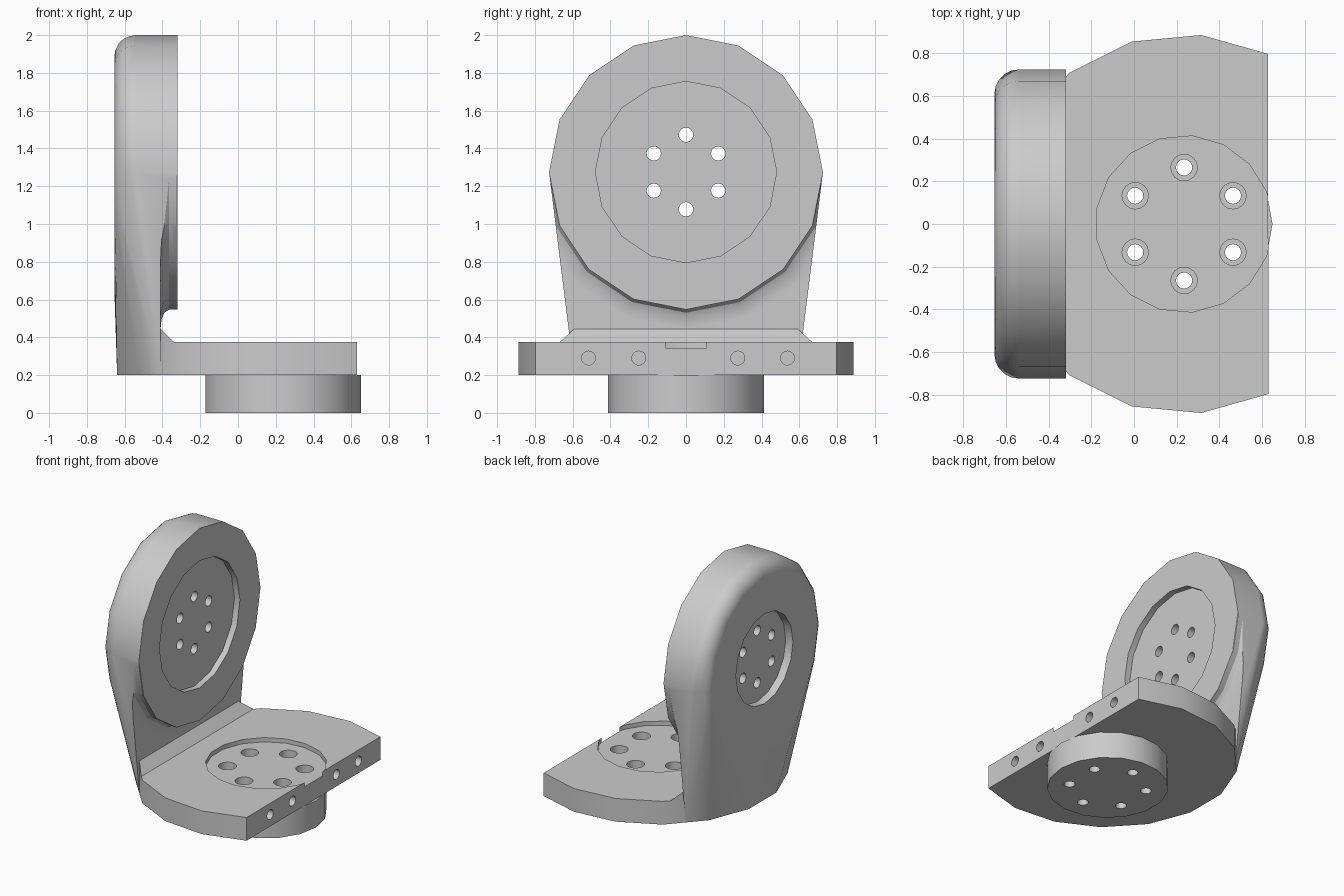
import bpy, bmesh
from math import sin, cos, pi, radians

if "Cube" in bpy.data.objects:
    bpy.data.objects.remove(bpy.data.objects["Cube"])

grey = bpy.data.materials.new("light grey")
grey.use_nodes = True
grey.diffuse_color = (0.6, 0.6, 0.6, 1)
grey.node_tree.nodes["Principled BSDF"].inputs["Base Color"].default_value = (0.6, 0.6, 0.6, 1)

DISC_Z, DISC_R = 1.275, 0.725
HUB_X, HUB_R = 0.235, 0.415
BACK_X, FRONT_X, WALL_X = -0.655, -0.32, -0.41
BASE_Z, TOP_Z = 0.2, 0.375


def to_object(name, bm):
    bmesh.ops.recalc_face_normals(bm, faces=bm.faces)
    mesh = bpy.data.meshes.new(name)
    bm.to_mesh(mesh)
    bm.free()
    obj = bpy.data.objects.new(name, mesh)
    bpy.context.collection.objects.link(obj)
    mesh.materials.append(grey)
    return obj


def hull(name, points):
    """Convex solid around the points."""
    bm = bmesh.new()
    for p in points:
        bm.verts.new(p)
    res = bmesh.ops.convex_hull(bm, input=bm.verts[:])
    loose = {v for v in res["geom_interior"] + res["geom_unused"]
             if isinstance(v, bmesh.types.BMVert)}
    bmesh.ops.delete(bm, geom=list(loose), context="VERTS")
    bmesh.ops.dissolve_limit(bm, angle_limit=radians(0.5), verts=bm.verts, edges=bm.edges)
    return to_object(name, bm)


def ring_x(x, r, n=16, y=0, z=DISC_Z):
    """Polygon around the x axis with a corner on top."""
    return [(x, y + r * sin(2 * pi * i / n), z + r * cos(2 * pi * i / n)) for i in range(n)]


def ring_z(z, r, n=16, x=HUB_X, y=0):
    """Polygon around the z axis with a corner at +x."""
    return [(x + r * cos(2 * pi * i / n), y + r * sin(2 * pi * i / n), z) for i in range(n)]


def activate(obj):
    bpy.ops.object.select_all(action="DESELECT")
    obj.select_set(True)
    bpy.context.view_layer.objects.active = obj


def cut(obj, cutter):
    activate(obj)
    mod = obj.modifiers.new("cut", "BOOLEAN")
    mod.operation, mod.solver, mod.object = "DIFFERENCE", "EXACT", cutter
    bpy.ops.object.modifier_apply(modifier=mod.name)
    bpy.data.objects.remove(cutter)


def finish(obj):
    activate(obj)
    bpy.ops.object.shade_smooth_by_angle(angle=radians(30))
    mod = obj.modifiers.new("flat faces", "WEIGHTED_NORMAL")
    mod.keep_sharp = True


# Base outline: a faceted arc around the hub, split where the upright wall begins
arc = []
for k in range(12):
    a = radians(63.7 + 21.15 * k)
    arc.append((HUB_X + 0.89 * cos(a), 0.89 * sin(a)))


def arc_y(x):
    (x0, y0), (x1, y1) = arc[3], arc[4]
    return y0 + (y1 - y0) * (x - x0) / (x1 - x0)


split = [(WALL_X, arc_y(WALL_X)), (WALL_X, -arc_y(WALL_X))]

# Upright disc with rounded back edge, blended down into the curved foot
points = ring_x(FRONT_X, DISC_R)
fillet = 0.115
for i in range(6):
    a = pi / 2 * i / 5
    points += ring_x(BACK_X + fillet * (1 - cos(a)), DISC_R - fillet * (1 - sin(a)))
for x, y in arc[4:8] + split:
    points += [(x, y, BASE_Z), (x, y, 0.55 + 0.78 * (x + 0.64))]
upright = hull("upright_disc", points)

# Curved undercut that frees the disc lip from the wall
profile = [(-0.25, 0.728), (-0.365, 0.728), (-0.39, 0.745), (-0.405, 0.78),
           (WALL_X, 0.83), (WALL_X, 1.6), (-0.25, 1.6)]
bm = bmesh.new()
rings = [[bm.verts.new(p) for p in ring_x(x, r)] for x, r in profile]
for j in range(len(rings)):
    a, b = rings[j], rings[(j + 1) % len(rings)]
    for i in range(16):
        k = (i + 1) % 16
        bm.faces.new((a[i], a[k], b[k], b[i]))
cut(upright, to_object("undercut", bm))

# Shallow round recesses on both sides of the disc, and its bolt holes
cut(upright, hull("recess", ring_x(FRONT_X - 0.045, 0.48) + ring_x(-0.2, 0.48)))
cut(upright, hull("recess", ring_x(BACK_X + 0.06, 0.34) + ring_x(-0.8, 0.34)))
for i in range(6):
    a = i * pi / 3
    y, z = 0.197 * sin(a), DISC_Z + 0.197 * cos(a)
    cut(upright, hull("hole", ring_x(-0.8, 0.038, 16, y, z) + ring_x(-0.2, 0.038, 16, y, z)))
finish(upright)

# Base plate and the round boss below it
outline = arc[:4] + split + arc[8:]
plate = hull("base_plate", [(x, y, z) for x, y in outline for z in (BASE_Z, TOP_Z)])
boss = hull("round_boss", ring_z(0, HUB_R, 17) + ring_z(BASE_Z, HUB_R, 17))
cut(plate, hull("recess", ring_z(TOP_Z - 0.032, HUB_R, 17) + ring_z(0.6, HUB_R, 17)))
for i in range(6):
    a = pi / 2 + i * pi / 3
    x, y = HUB_X + 0.265 * cos(a), 0.265 * sin(a)
    for part, r in ((plate, 0.062), (boss, 0.038)):
        cut(part, hull("hole", ring_z(-0.2, r, 16, x, y) + ring_z(0.6, r, 16, x, y)))

# Blind holes along the straight edge of the plate
for y in (-0.516, -0.25, 0.274, 0.537):
    cut(plate, hull("hole", ring_x(0.43, 0.037, 16, y, 0.29) + ring_x(0.8, 0.037, 16, y, 0.29)))
finish(plate)
finish(boss)

# Sloped strip where the plate meets the wall
strip = []
for x, z in ((WALL_X, 0.445), (WALL_X, TOP_Z), (-0.34, TOP_Z)):
    strip += [(x, s * arc_y(x), z) for s in (-1, 1)]
finish(hull("corner_strip", strip))
